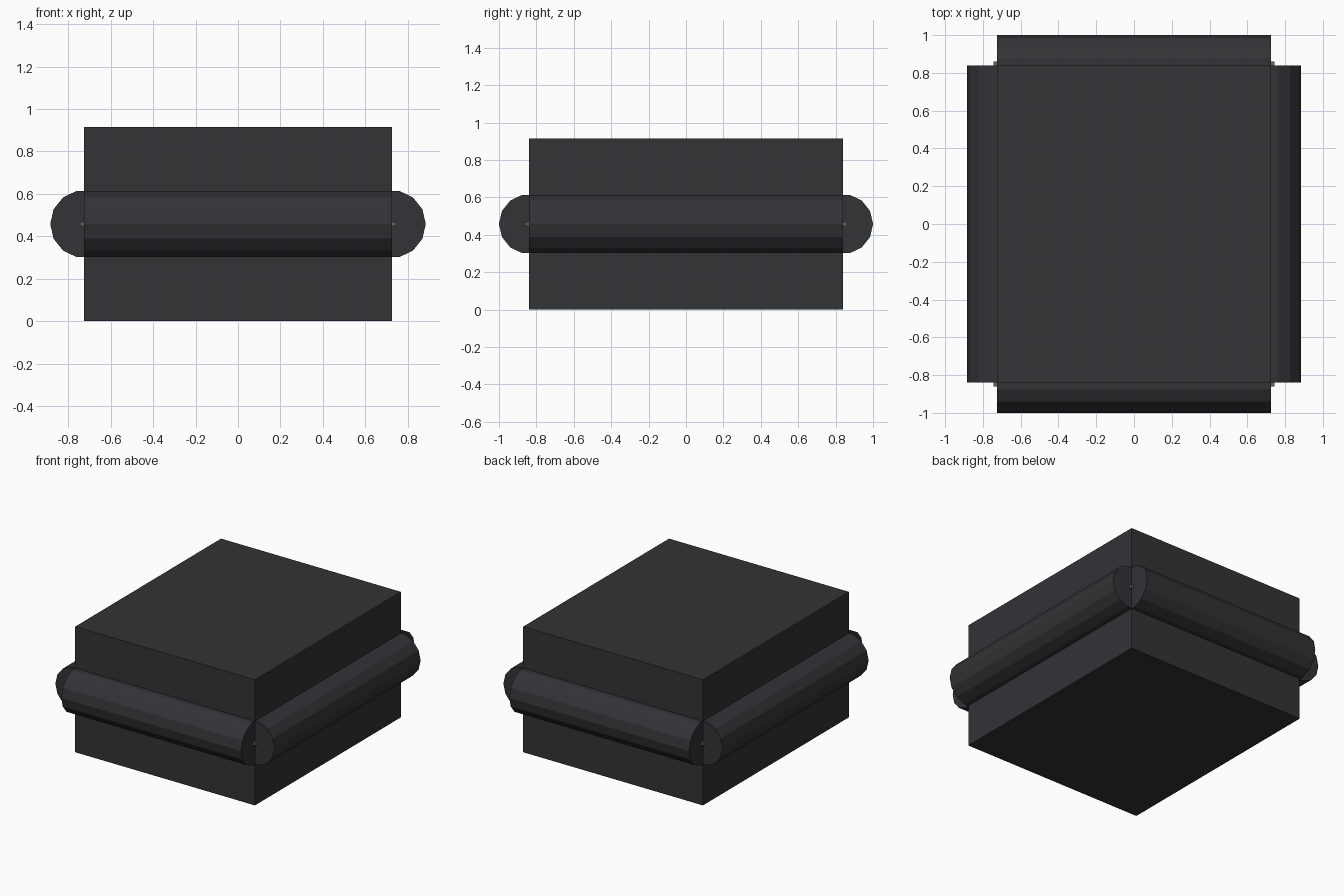
import bpy
from math import pi

if "Cube" in bpy.data.objects:
    bpy.data.objects.remove(bpy.data.objects["Cube"])

HX, HY, H = 0.725, 0.84, 0.916   # block half sizes and height
MID = H / 2
R = 0.16                         # roll radius


def material(name, rgb):
    m = bpy.data.materials.new(name)
    m.diffuse_color = (*rgb, 1)
    m.use_nodes = True
    m.node_tree.nodes["Principled BSDF"].inputs["Base Color"].default_value = m.diffuse_color
    return m


dark = material("dark_rubber", (0.032, 0.033, 0.037))
grey = material("grey_metal", (0.13, 0.13, 0.13))


def finish(name, mat):
    ob = bpy.context.object
    ob.name = name
    ob.data.materials.append(mat)
    bpy.ops.object.transform_apply(location=False, rotation=True, scale=True)
    return ob


def box(name, loc, size, mat):
    bpy.ops.mesh.primitive_cube_add(size=1, location=loc)
    bpy.context.object.scale = size
    return finish(name, mat)


def roll(name, loc, length, rot):
    bpy.ops.mesh.primitive_cylinder_add(vertices=14, radius=R, depth=length,
                                        location=loc, rotation=rot)
    return finish(name, dark)


# Main block
box("block", (0, 0, MID), (2 * HX, 2 * HY, H), dark)

# Fourteen-sided bumper rolls, half sunk into each side
for s, name in ((-1, "front"), (1, "back")):
    # vertex points straight outward (y)
    roll(name + "_roll", (0, s * HY, MID), 2 * HX, (0, pi / 2, 0))
for s, name in ((-1, "left"), (1, "right")):
    # vertex points straight up
    roll(name + "_roll", (s * HX, 0, MID), 2 * HY, (pi / 2, pi / 2, 0))

# Small pegs at the corners between the rolls
for sx, nx in ((-1, "left"), (1, "right")):
    for sy, ny in ((-1, "front"), (1, "back")):
        box(f"{ny}_{nx}_peg", (sx * HX, sy * HY, MID), (0.04, 0.04, 0.02), grey)
